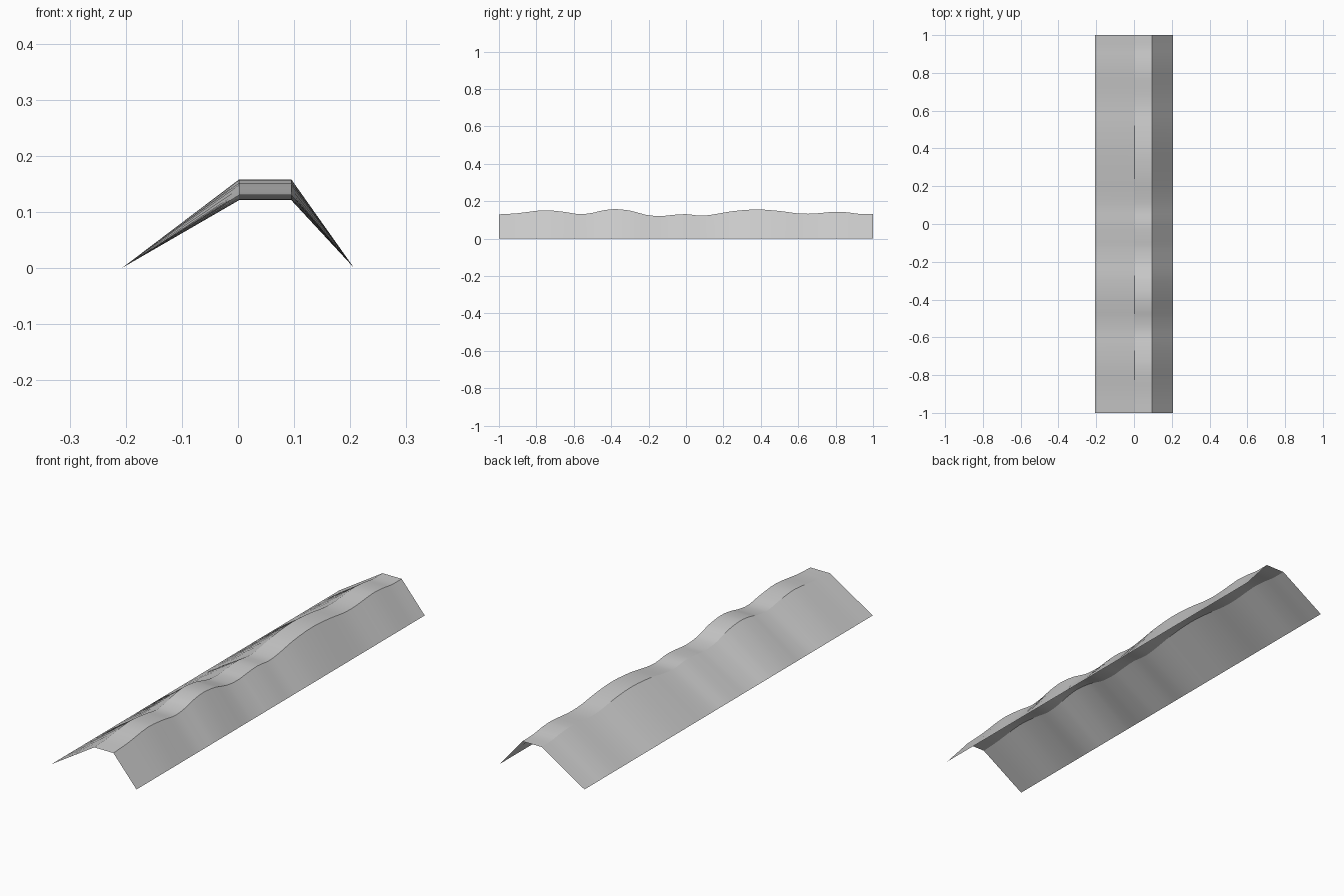
import bpy, bmesh, math

if "Cube" in bpy.data.objects:
    bpy.data.objects.remove(bpy.data.objects["Cube"])

# Crest heights along the length: (y, z)
crest = [(-1, .130), (-.9, .136), (-.76, .152), (-.65, .143), (-.57, .131), (-.5, .138),
         (-.45, .150), (-.38, .158), (-.3, .150), (-.25, .137), (-.2, .125), (-.13, .121),
         (-.08, .126), (0, .131), (.08, .123), (.15, .130), (.25, .147), (.38, .156),
         (.5, .148), (.6, .135), (.68, .134), (.8, .144), (.87, .140), (.93, .132), (1, .131)]

# Cross-section: (x, fraction of crest height)
section = [(-.207, 0), (.002, 1), (.017, 1), (.081, 1), (.095, 1), (.207, 0)]


def slope(i):
    a, b = crest[max(i - 1, 0)], crest[min(i + 1, len(crest) - 1)]
    return (b[1] - a[1]) / (b[0] - a[0])


def stations(steps=3):
    """Smooth (Hermite) samples of the crest line."""
    for i in range(len(crest) - 1):
        (y0, z0), (y1, z1) = crest[i], crest[i + 1]
        d = y1 - y0
        for s in range(steps):
            t = s / steps
            z = ((2*t**3 - 3*t*t + 1) * z0 + (t**3 - 2*t*t + t) * d * slope(i)
                 + (3*t*t - 2*t**3) * z1 + (t**3 - t*t) * d * slope(i + 1))
            yield y0 + t * d, z
    yield crest[-1]


# Open embankment sheet lofted along y
bm = bmesh.new()
rows = [[bm.verts.new((x, y, f * h)) for x, f in section] for y, h in stations()]
for a, b in zip(rows, rows[1:]):
    for j in range(len(section) - 1):
        bm.faces.new((a[j], a[j + 1], b[j + 1], b[j]))
bm.normal_update()
mesh = bpy.data.meshes.new("embankment")
bm.to_mesh(mesh)
bm.free()
obj = bpy.data.objects.new("embankment", mesh)
bpy.context.collection.objects.link(obj)

# Smooth undulation with crisp crest edges
bpy.context.view_layer.objects.active = obj
obj.select_set(True)
bpy.ops.object.shade_smooth_by_angle(angle=math.radians(30))
